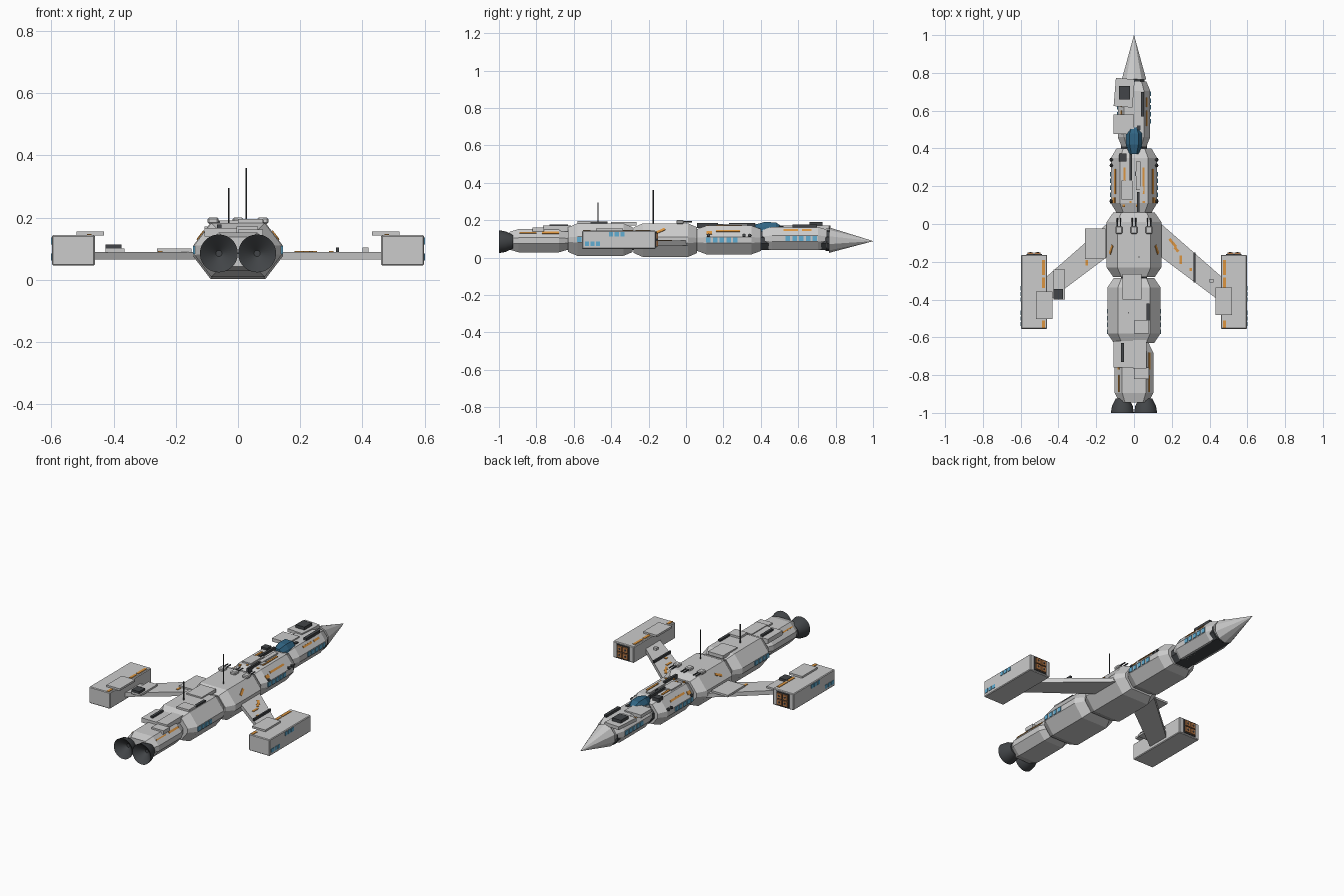
import bpy, bmesh, math, random
from mathutils import Vector, Matrix

if "Cube" in bpy.data.objects:
    bpy.data.objects.remove(bpy.data.objects["Cube"])

random.seed(4)
MATS = {}


def colour(name, r, g, b):
    MATS[name] = bpy.data.materials.new(name)
    MATS[name].diffuse_color = (r, g, b, 1)
    return name


GREY = colour("hull_grey", 0.60, 0.60, 0.60)
DARK = colour("dark_metal", 0.055, 0.06, 0.065)
ORANGE = colour("orange_paint", 0.72, 0.30, 0.05)
BLUE = colour("window_blue", 0.12, 0.42, 0.65)
GLASS = colour("canopy_blue", 0.03, 0.13, 0.23)
RUST = colour("missile_rust", 0.45, 0.18, 0.06)


def finish(bm, name, mat):
    bmesh.ops.recalc_face_normals(bm, faces=bm.faces)
    me = bpy.data.meshes.new(name)
    bm.to_mesh(me)
    bm.free()
    me.materials.append(MATS[mat])
    ob = bpy.data.objects.new(name, me)
    bpy.context.collection.objects.link(ob)
    return ob


def box(name, mat, centre, size, rot=None, bevel=0):
    bm = bmesh.new()
    bmesh.ops.create_cube(bm, size=1)
    m = Matrix.Translation(centre) @ (rot or Matrix()) @ Matrix.Diagonal((*size, 1))
    bmesh.ops.transform(bm, matrix=m, verts=bm.verts)
    if bevel:
        bmesh.ops.bevel(bm, geom=bm.edges[:], offset=bevel, segments=1, affect='EDGES')
    return finish(bm, name, mat)


def rod(name, mat, a, b, r1, r2=None, sides=8):
    """Cylinder or cone from point a to point b."""
    a, b = Vector(a), Vector(b)
    bm = bmesh.new()
    bmesh.ops.create_cone(bm, cap_ends=True, segments=sides, radius1=r1,
                          radius2=r1 if r2 is None else r2, depth=(b - a).length)
    q = (b - a).to_track_quat('Z', 'Y').to_matrix().to_4x4()
    bmesh.ops.transform(bm, matrix=Matrix.Translation((a + b) / 2) @ q, verts=bm.verts)
    return finish(bm, name, mat)


def loft(name, mat, rings):
    bm = bmesh.new()
    vs = [[bm.verts.new(p) for p in r] for r in rings]
    for a, b in zip(vs, vs[1:]):
        for i in range(len(a)):
            j = (i + 1) % len(a)
            bm.faces.new((a[i], a[j], b[j], b[i]))
    bm.faces.new(vs[0])
    bm.faces.new(vs[-1])
    return finish(bm, name, mat)


BAND = 0.016  # half height of the narrow vertical side strip


def section(y, w, h, c, s=1.0):
    """Eight-sided hull outline: half width w, half height h, mid height c."""
    half = [(w, -BAND), (w, BAND), (w * 0.61, h)]
    pts = half + [(-x, z) for x, z in reversed(half)] + [(-w * 0.61, -h), (w * 0.61, -h)]
    return [(x * s, y, c + z * s) for x, z in pts]


class Module:
    """Hull segment with tapered ends, plus helpers that decorate it."""

    def __init__(self, name, y0, y1, w, h, c):
        self.w, self.h, self.c, self.name, self.y0, self.y1 = w, h, c, name, y0, y1
        e = 0.05
        loft(name, GREY, [section(y, w, h, c, s) for y, s in
                          ((y0, 0.76), (y0 + e, 1), (y1 - e, 1), (y1, 0.76))])

    def windows(self, y, count):
        for s in (-1, 1):
            for i in range(count):
                box("side_window", BLUE, (s * self.w, y + i * 0.036, self.c), (0.008, 0.024, 0.026))

    def stripe(self, y, length, t, width=0.012, twist=0):
        """Painted plate on both upper slopes; t runs 0 low to 1 high."""
        run, rise = self.w * 0.39, self.h - BAND
        for s in (-1, 1):
            r = Matrix.Rotation(s * math.atan2(rise, run), 4, 'Y') @ Matrix.Rotation(twist * s, 4, 'Z')
            box("hull_stripe", ORANGE, (s * (self.w - run * t), y, self.c + BAND + rise * t),
                (width, length, 0.008), r)

    def deck(self, mat, x, y, sx, sy, lift=0.008, turn=0):
        """Plate or equipment standing on the roof."""
        z = self.c + self.h
        box(self.name + "_deck_part", mat, (x, y, z + lift / 2 - 0.006), (sx, sy, lift + 0.012),
            Matrix.Rotation(turn, 4, 'Z'))


nose = Module("nose_module", 0.41, 0.755, 0.086, 0.062, 0.102)
cockpit = Module("cockpit_module", 0.06, 0.40, 0.122, 0.077, 0.094)
middle = Module("wing_module", -0.28, 0.06, 0.145, 0.09, 0.093)
cargo = Module("cargo_module", -0.63, -0.285, 0.14, 0.087, 0.096)
engine = Module("engine_module", -0.945, -0.63, 0.102, 0.062, 0.09)
loft("inner_spine", DARK, [section(y, 0.07, 0.05, 0.09) for y in (-0.93, 0.75)])
rod("nose_collar", DARK, (0, 0.745, 0.093), (0, 0.766, 0.093), 0.058, sides=10)
rod("nose_cone", GREY, (0, 0.765, 0.093), (0, 1.0, 0.088), 0.068, 0.0005, 10)

# Side windows and painted slope stripes
nose.windows(0.545, 5)
cockpit.windows(0.12, 5)
cargo.windows(-0.57, 4)
nose.stripe(0.56, 0.08, 0.6)
nose.stripe(0.645, 0.05, 0.6)
cockpit.stripe(0.225, 0.13, 0.5)
cockpit.stripe(0.125, 0.03, 0.35, 0.02)
middle.stripe(-0.135, 0.05, 0.45, 0.014, 0.5)
engine.stripe(-0.725, 0.09, 0.55)
engine.stripe(-0.845, 0.09, 0.55, 0.007)

# Roof equipment on the nose
nose.deck(GREY, -0.052, 0.695, 0.10, 0.15, turn=-0.08)
nose.deck(GREY, -0.054, 0.528, 0.108, 0.105)
nose.deck(DARK, -0.051, 0.695, 0.058, 0.07, 0.026)
nose.deck(DARK, 0.045, 0.635, 0.018, 0.13, 0.014)
# Roof equipment on the cockpit module
cockpit.deck(DARK, -0.06, 0.352, 0.04, 0.04, 0.012)
cockpit.deck(DARK, -0.018, 0.30, 0.013, 0.14, 0.014)
cockpit.deck(DARK, 0.022, 0.115, 0.013, 0.11, 0.014)
cockpit.deck(GREY, -0.035, 0.18, 0.06, 0.10)
cockpit.deck(GREY, 0.022, 0.255, 0.025, 0.15)
for x in (-0.05, 0.05):
    cockpit.deck(ORANGE, x, 0.23, 0.012, 0.14, 0.004)
for i in range(4):
    cockpit.deck(ORANGE, -0.054 + i * 0.035, 0.096 + i % 2 * 0.02, 0.012, 0.012, 0.003)
# Roof equipment on the rear modules
cargo.deck(GREY, -0.01, -0.333, 0.10, 0.135)
cargo.deck(GREY, 0.04, -0.545, 0.08, 0.07, 0.012)
cargo.deck(DARK, 0.074, -0.465, 0.016, 0.09, 0.01)
engine.deck(GREY, -0.049, -0.69, 0.118, 0.14, 0.015)
engine.deck(GREY, 0.04, -0.79, 0.08, 0.06, 0.01)
engine.deck(GREY, 0.03, -0.69, 0.07, 0.15, 0.02)
engine.deck(DARK, -0.06, -0.68, 0.015, 0.10, 0.026)

# Small scattered hatches
for i in range(10):
    m = random.choice([nose, cockpit])
    m.deck(random.choice([GREY, DARK]), random.uniform(-0.5, 0.5) * m.w,
           random.uniform(m.y0 + 0.06, m.y1 - 0.08), 0.018, 0.024, 0.006)

# Canopy: faceted glass, narrower at both ends
loft("canopy", GLASS, [
    [(x * w, y, 0.135 + top * h) for x, h in ((-1, 0), (-0.9, .55), (-0.5, 1), (0.5, 1), (0.9, .55), (1, 0))]
    for y, w, top in ((0.37, .028, .042), (0.42, .046, .055), (0.48, .046, .053), (0.51, .028, .033))])

for s in (-1, 1):
    # Hollow engine bell
    prof = [(-0.925, .036), (-0.965, .055), (-1.0, .061), (-0.995, .055), (-0.95, .01)]
    ob = loft("engine_bell", DARK, [
        [(s * 0.0615 + r * math.cos(a), y, 0.085 + r * math.sin(a))
         for a in (math.tau * i / 28 for i in range(28))] for y, r in prof])
    bpy.context.view_layer.objects.active = ob
    ob.select_set(True)
    bpy.ops.object.shade_smooth_by_angle(angle=math.radians(35))
    ob.select_set(False)

    # Swept wing and box pod
    plan = [(0.11, 0.03), (0.47, -0.285), (0.47, -0.42), (0.11, -0.15)]
    loft("wing", GREY, [[(s * x, y, z) for x, y in plan] for z in (0.065, 0.09)])
    px = s * 0.529
    box("weapon_pod", GREY, (px, -0.359, 0.095), (0.138, 0.392, 0.098), bevel=0.004)
    box("pod_plate", GREY, (s * 0.475, -0.42 + s * 0.01, 0.149), (0.088, 0.145, 0.012))

    # Missile tubes in a dark frame on the pod front
    box("tube_frame", DARK, (px, -0.162, 0.095), (0.082, 0.008, 0.082))
    for i in (-1, 1):
        for k in (-1, 1):
            x, z = px + i * 0.019, 0.095 + k * 0.019
            box("missile_tube", RUST, (x, -0.156, z), (0.032, 0.01, 0.032))
            rod("missile_tip", DARK, (x, -0.153, z), (x, -0.149, z), 0.006)

    # Pod paint and windows
    for y, length in ((-0.23, 0.08), (-0.31, 0.055), (-0.53, 0.04)):
        box("pod_stripe", ORANGE, (s * 0.478, y, 0.144), (0.016, length, 0.006))
    for y, z in ((-0.40, 0.125), (-0.53, 0.074)):
        for i in range(3):
            box("pod_window", BLUE, (s * 0.598, y + i * 0.03, z), (0.006, 0.022, 0.022))

    # Side studs
    for y in (0.12, 0.31, 0.34):
        rod("side_stud", DARK, (s * 0.115, y, 0.115), (s * 0.125, y, 0.12), 0.009)

# Wing equipment and paint
box("wing_plate", GREY, (-0.205, -0.105, 0.094), (0.11, 0.16, 0.012))
box("wing_plate", GREY, (-0.395, -0.32, 0.094), (0.06, 0.16, 0.012))
box("wing_box", DARK, (-0.40, -0.372, 0.106), (0.05, 0.055, 0.016))
box("wing_bar", DARK, (0.32, -0.23, 0.097), (0.01, 0.16, 0.014))
box("wing_box", GREY, (0.41, -0.30, 0.096), (0.02, 0.02, 0.016))
for x, y, length, turn in ((0.205, -0.10, 0.055, 0.7), (0.225, -0.135, 0.03, 0.7),
                           (0.247, -0.19, 0.045, 0), (0.30, -0.24, 0.016, 0), (-0.25, -0.205, 0.03, 0)):
    box("wing_stripe", ORANGE, (x, y, 0.09), (0.014, length, 0.006), Matrix.Rotation(turn, 4, 'Z'))

# Three roof turrets with forward barrels
for x in (-0.08, 0.0, 0.08):
    box("turret", GREY, (x, -0.032, 0.19), (0.036, 0.04, 0.02), bevel=0.005)
    for dx in (-0.009, 0.009):
        rod("turret_barrel", DARK, (x + dx, -0.015, 0.192), (x + dx, 0.032, 0.192), 0.004, sides=6)

# Tall antennas
for x, y, top in ((-0.03, -0.47, 0.295), (0.027, -0.175, 0.36)):
    rod("antenna", DARK, (x, y, 0.18), (x, y, top), 0.003, sides=6)

for m in bpy.data.materials:
    if m.users and not m.is_grease_pencil:
        m.use_nodes = True
        m.node_tree.nodes["Principled BSDF"].inputs["Base Color"].default_value = m.diffuse_color
